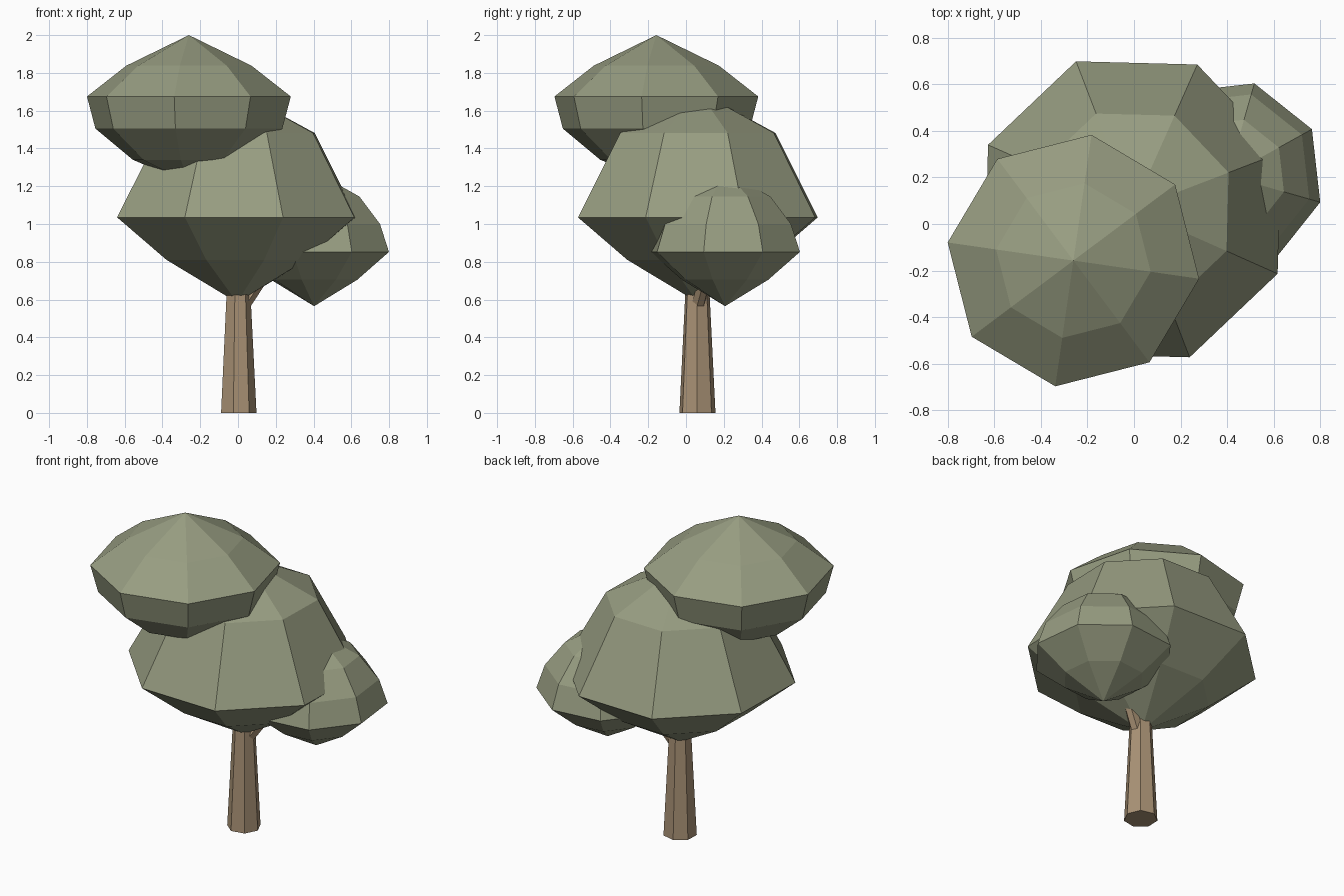
import bpy, bmesh, math
from mathutils import Vector

if "Cube" in bpy.data.objects:
    bpy.data.objects.remove(bpy.data.objects["Cube"])


def material(name, color):
    m = bpy.data.materials.new(name)
    m.diffuse_color = (*color, 1)
    m.use_nodes = True
    m.node_tree.nodes["Principled BSDF"].inputs["Base Color"].default_value = m.diffuse_color
    return m


LEAF = material("leaf_green", (0.31, 0.335, 0.22))
BARK = material("bark_brown", (0.40, 0.29, 0.18))


def lathe(name, center, sides, phase, profile, mat):
    """Flat-shaded faceted solid from (radius, height) rings; radius 0 is a pole."""
    bm = bmesh.new()
    rings = []
    for r, z in profile:
        n = sides if r else 1
        rings.append([bm.verts.new((center[0] + r * math.cos(phase + i * math.tau / sides),
                                    center[1] + r * math.sin(phase + i * math.tau / sides), z))
                      for i in range(n)])
    for a, b in zip(rings, rings[1:]):
        for i in range(sides):
            j = (i + 1) % sides
            quad = [a[i % len(a)], a[j % len(a)], b[j % len(b)], b[i % len(b)]]
            bm.faces.new(list(dict.fromkeys(quad)))
    for ring in (rings[0], rings[-1]):
        if len(ring) > 1:
            bm.faces.new(ring)
    bmesh.ops.recalc_face_normals(bm, faces=bm.faces)
    mesh = bpy.data.meshes.new(name)
    bm.to_mesh(mesh)
    bm.free()
    mesh.materials.append(mat)
    ob = bpy.data.objects.new(name, mesh)
    bpy.context.collection.objects.link(ob)
    return ob


# Tapered seven-sided trunk
lathe("trunk", (0, 0.06), 7, math.radians(-1.7), [(0.098, 0), (0.06, 0.75)], BARK)

# Side branch reaching into the small leaf cluster
start, end = Vector((0.02, 0.06, 0.56)), Vector((0.3, 0.17, 0.97))
branch = lathe("branch", (0, 0), 6, 0, [(0.038, 0), (0.028, (end - start).length)], BARK)
branch.location = start
branch.rotation_euler = (end - start).to_track_quat('Z', 'Y').to_euler()

# Three eight-sided leaf clusters
lathe("main_foliage", (-0.005, 0.063), 8, math.radians(21),
      [(0, 0.585), (0.4, 0.81), (0.68, 1.035), (0.44, 1.482), (0, 1.705)], LEAF)
lathe("upper_foliage", (-0.26, -0.157), 8, math.radians(-8.2),
      [(0, 1.215), (0.3, 1.34), (0.5, 1.505), (0.545, 1.675), (0.335, 1.838), (0, 2.0)], LEAF)
lathe("side_foliage", (0.403, 0.207), 8, math.radians(-16),
      [(0, 0.565), (0.238, 0.705), (0.412, 0.852), (0.363, 1.0), (0.25, 1.145), (0, 1.28)], LEAF)
